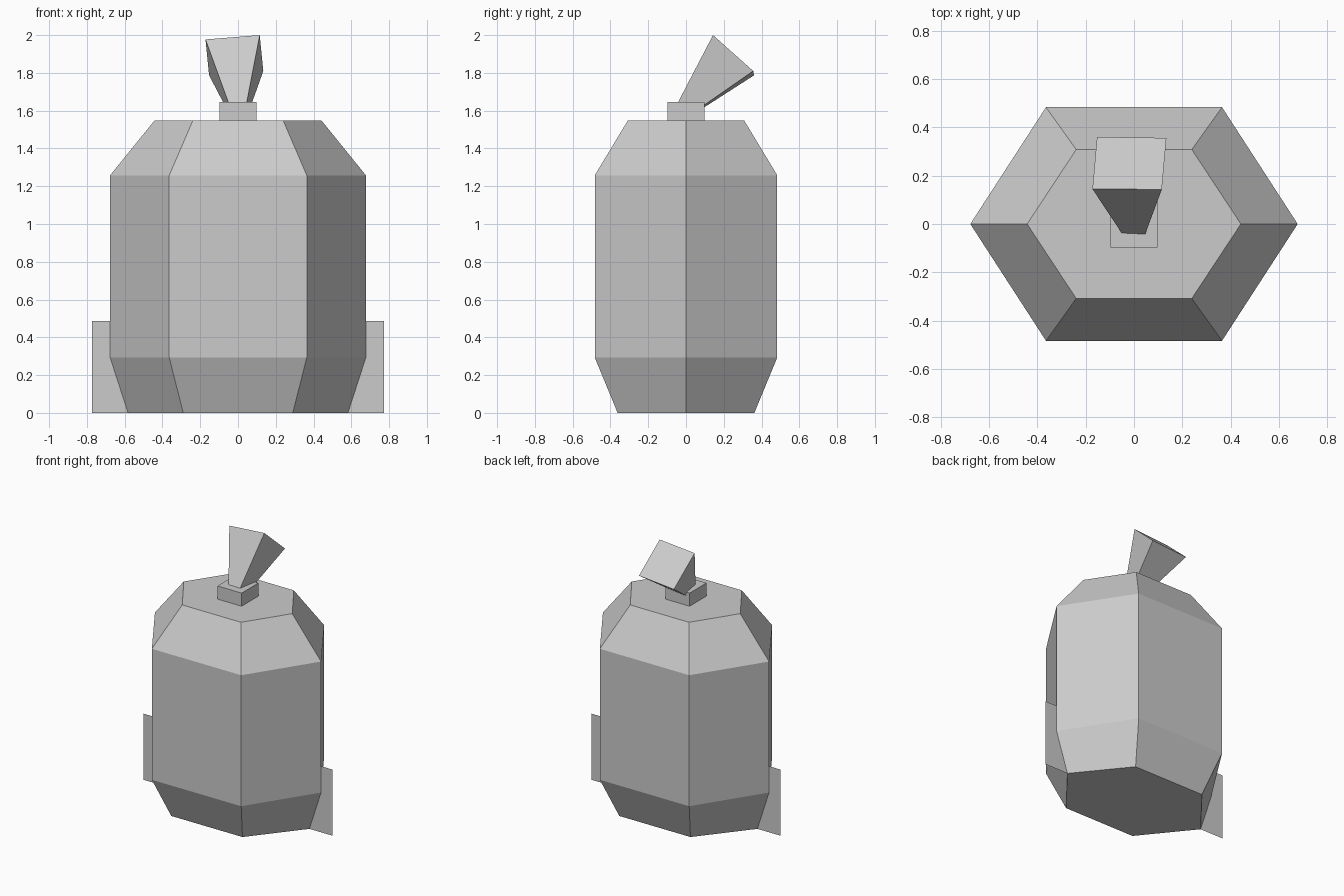
import bpy
from mathutils import Vector

if "Cube" in bpy.data.objects:
    bpy.data.objects.remove(bpy.data.objects["Cube"])


def make_object(name, verts, faces):
    mesh = bpy.data.meshes.new(name)
    mesh.from_pydata([tuple(v) for v in verts], [], faces)
    mesh.update()
    obj = bpy.data.objects.new(name, mesh)
    bpy.context.collection.objects.link(obj)
    return obj


def loft(name, rings):
    """Join counter-clockwise rings from bottom to top and cap both ends."""
    n = len(rings[0])
    faces = [list(range(n))[::-1]]
    for r in range(len(rings) - 1):
        a, b = r * n, (r + 1) * n
        faces += [[a + i, a + (i + 1) % n, b + (i + 1) % n, b + i] for i in range(n)]
    faces.append([(len(rings) - 1) * n + i for i in range(n)])
    return make_object(name, [v for ring in rings for v in ring], faces)


def hexagon(z, side_x, corner_x, y):
    return [(side_x, 0, z), (corner_x, y, z), (-corner_x, y, z),
            (-side_x, 0, z), (-corner_x, -y, z), (corner_x, -y, z)]


def square(z, h):
    return [(h, -h, z), (h, h, z), (-h, h, z), (-h, -h, z)]


# Six-sided body with tapered base and shoulder
loft("body", [hexagon(0, 0.582, 0.29, 0.362),
              hexagon(0.293, 0.677, 0.364, 0.483),
              hexagon(1.258, 0.677, 0.364, 0.483),
              hexagon(1.548, 0.442, 0.239, 0.308)])

# Neck block
loft("neck", [square(1.53, 0.098), square(1.645, 0.098)])

# Tilted flared plug, its narrow end set into the neck
top = [Vector(p) for p in ((0.115, 0.143, 2.0), (0.134, 0.356, 1.81),
                           (-0.153, 0.36, 1.787), (-0.172, 0.145, 1.977))]
centre = sum(top, Vector()) / 4
tip = Vector((0.003, -0.018, 1.597))
loft("flared_plug", [[tip + 0.3 * (p - centre) for p in top], top])

# Thin flat side fins
for side, name in ((-1, "left_fin"), (1, "right_fin")):
    make_object(name, [(side * 0.5, 0, 0), (side * 0.772, 0, 0),
                       (side * 0.772, 0, 0.487), (side * 0.5, 0, 0.487)], [(0, 1, 2, 3)])
